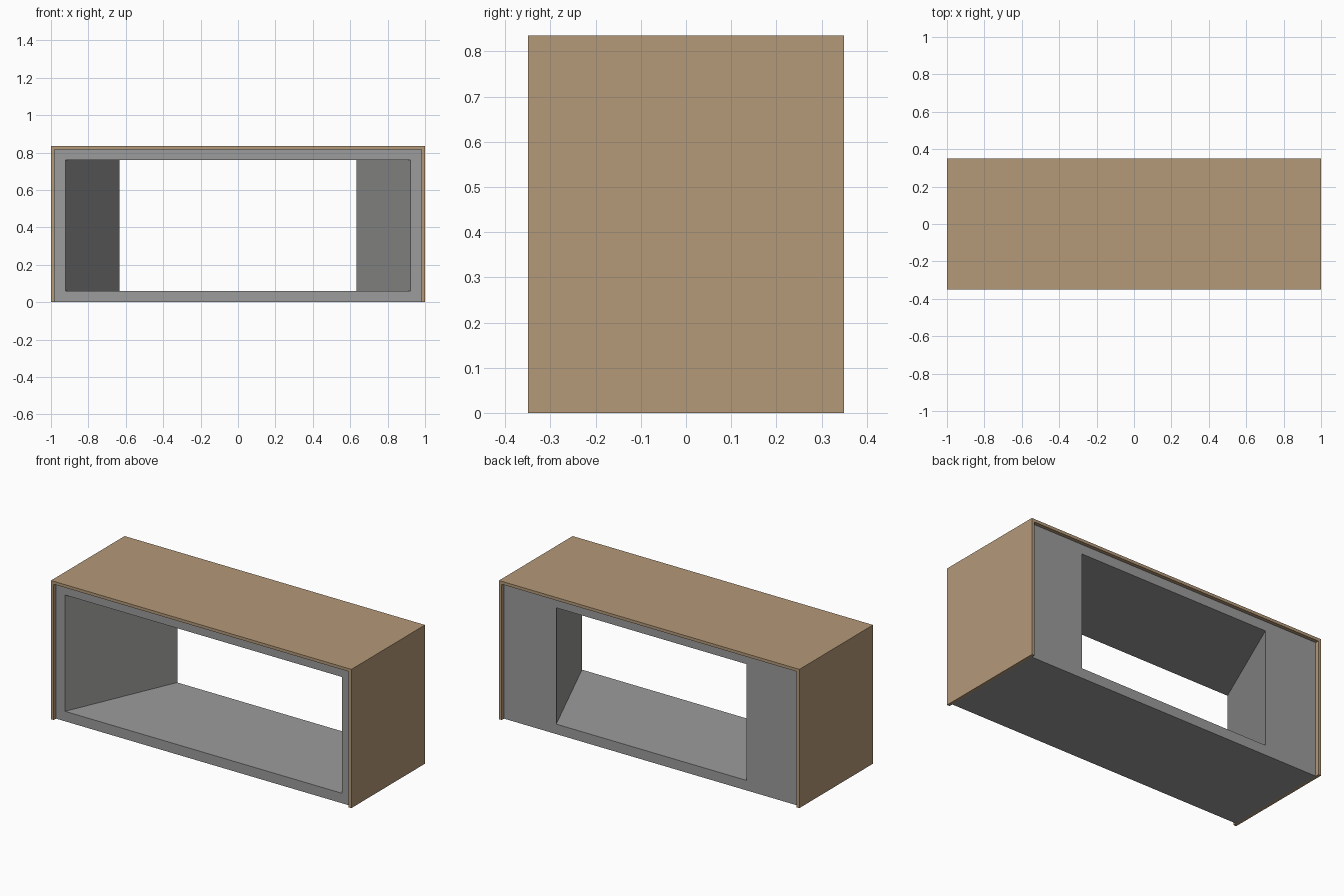
import bpy, bmesh

if "Cube" in bpy.data.objects:
    bpy.data.objects.remove(bpy.data.objects["Cube"])

W, D, H = 1.0, 0.35, 0.835      # half width, half depth, height
T = 0.018                       # casing board thickness
BD = 0.328                      # half depth of the recessed core


def material(name, rgb):
    m = bpy.data.materials.new(name)
    m.diffuse_color = (*rgb, 1.0)
    m.use_nodes = True
    m.node_tree.nodes["Principled BSDF"].inputs["Base Color"].default_value = m.diffuse_color
    return m


def make_object(name, bm, mat):
    bmesh.ops.recalc_face_normals(bm, faces=bm.faces[:])
    mesh = bpy.data.meshes.new(name)
    bm.to_mesh(mesh)
    bm.free()
    mesh.materials.append(mat)
    obj = bpy.data.objects.new(name, mesh)
    bpy.context.collection.objects.link(obj)
    return obj


def ring(bm, half_x, y, z0, z1):
    return [bm.verts.new((x, y, z)) for x, z in
            ((-half_x, z0), (half_x, z0), (half_x, z1), (-half_x, z1))]


wood = material("tan wood", (0.456, 0.319, 0.191))
grey = material("grey", (0.337, 0.333, 0.331))

# Wooden casing: upside-down U profile extruded front to back
bm = bmesh.new()
profile = [(-W, 0), (-W, H), (W, H), (W, 0),
           (W - T, 0), (W - T, H - T), (-W + T, H - T), (-W + T, 0)]
face = bm.faces.new([bm.verts.new((x, -D, z)) for x, z in profile])
ext = bmesh.ops.extrude_face_region(bm, geom=[face])
new_verts = [g for g in ext["geom"] if isinstance(g, bmesh.types.BMVert)]
bmesh.ops.translate(bm, verts=new_verts, vec=(0, 2 * D, 0))
make_object("wooden_casing", bm, wood)

# Grey core: closed tube whose opening narrows towards the back
bm = bmesh.new()
rings = [
    ring(bm, W - T, -BD, 0.0, H - T),     # outer front
    ring(bm, W - T, BD, 0.0, H - T),      # outer back
    ring(bm, 0.634, BD, 0.06, 0.76),      # narrow back opening
    ring(bm, 0.922, -BD, 0.06, 0.76),     # wide front opening
]
for a, b in zip(rings, rings[1:] + rings[:1]):
    for i in range(4):
        j = (i + 1) % 4
        bm.faces.new((a[i], a[j], b[j], b[i]))
make_object("tapered_core", bm, grey)
